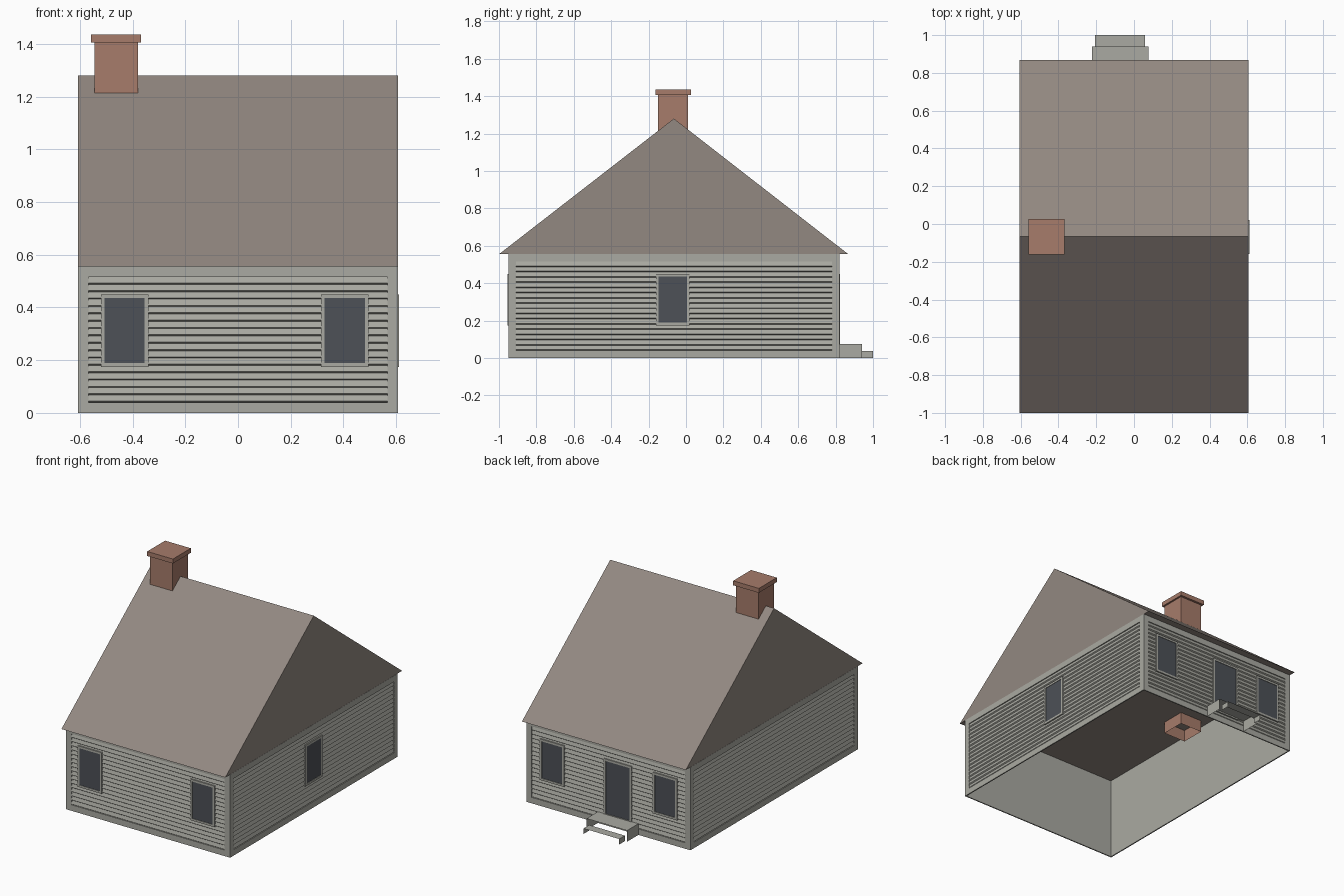
import bpy, bmesh, math
from mathutils import Matrix, Vector

if "Cube" in bpy.data.objects:
    bpy.data.objects.remove(bpy.data.objects["Cube"])


def material(name, rgb):
    m = bpy.data.materials.new(name)
    m.use_nodes = True
    m.diffuse_color = (*rgb, 1)
    m.node_tree.nodes["Principled BSDF"].inputs["Base Color"].default_value = (*rgb, 1)
    return m


GREY = material("weathered grey", (0.40, 0.40, 0.36))
BROWN = material("roof brown", (0.29, 0.248, 0.22))
BRICK = material("brick red", (0.385, 0.20, 0.145))
GLASS = material("dark glass", (0.074, 0.082, 0.095))

HALF_X, HALF_Y, MID_Y, EAVE = 0.607, 0.885, -0.065, 0.555
RECESS, BORDER = 0.008, 0.04


def finish(name, bm, mat, matrix=None, closed=True):
    if closed:
        bmesh.ops.recalc_face_normals(bm, faces=bm.faces)
    mesh = bpy.data.meshes.new(name)
    bm.to_mesh(mesh)
    bm.free()
    mesh.materials.append(mat)
    obj = bpy.data.objects.new(name, mesh)
    bpy.context.collection.objects.link(obj)
    if matrix:
        obj.matrix_world = matrix
    return obj


def add_box(bm, lo, hi):
    lo, hi = Vector(lo), Vector(hi)
    m = Matrix.Translation((lo + hi) / 2) @ Matrix.Diagonal((*(hi - lo), 1))
    return bmesh.ops.create_cube(bm, size=1, matrix=m)["verts"]


def extrude_path(bm, points, offset):
    """Sweep an open path of points sideways into a sheet."""
    a = [bm.verts.new(p) for p in points]
    b = [bm.verts.new(Vector(p) + Vector(offset)) for p in points]
    for i in range(len(points) - 1):
        bm.faces.new((a[i], b[i], b[i + 1], a[i + 1]))


def add_frame(bm, u0, u1, z0, z1, w, front, back):
    """Four bars around a rectangle; w is the bar width."""
    add_box(bm, (u0, front, z0), (u0 + w, back, z1))
    add_box(bm, (u1 - w, front, z0), (u1, back, z1))
    add_box(bm, (u0 + w, front, z0), (u1 - w, back, z0 + w))
    add_box(bm, (u0 + w, front, z1 - w), (u1 - w, back, z1))


def build_wall(side, angle, half, depth, openings):
    # Local axes: x along the wall, -y outward, z up
    place = Matrix.Translation((0, MID_Y, 0)) @ Matrix.Rotation(math.radians(angle), 4, "Z")
    face, back = -depth, -depth + RECESS

    # Plain sheet behind the boards
    bm = bmesh.new()
    inner = half - RECESS
    extrude_path(bm, [(-inner, back, 0), (-inner, back, EAVE)], (2 * inner, 0, 0))
    finish(side + "_wall", bm, GREY, place, closed=False)

    # Corner boards, sill and frieze
    bm = bmesh.new()
    add_frame(bm, -half, half, 0, EAVE, BORDER, face, back)
    finish(side + "_trim", bm, GREY, place)

    # Lapped boards
    bm = bmesh.new()
    count, z0 = 17, BORDER
    step = (EAVE - 2 * BORDER) / count
    path = []
    for i in range(count):
        z = z0 + i * step
        path += [(-half + BORDER, back - 0.001, z),
                 (-half + BORDER, face, z + 0.005)]
    path.append((-half + BORDER, back - 0.001, EAVE - BORDER))
    extrude_path(bm, path, (2 * (half - BORDER), 0, 0))
    finish(side + "_siding", bm, GREY, place, closed=False)

    # Windows and doors
    for kind, u, width, bottom, top in openings:
        u0, u1 = u - width / 2, u + width / 2
        bm = bmesh.new()
        add_frame(bm, u0, u1, bottom, top, 0.014, face - 0.004, back)
        finish(f"{side}_{kind}_frame", bm, GREY, place)
        bm = bmesh.new()
        add_box(bm, (u0 + 0.012, face - 0.001, bottom + 0.012),
                (u1 - 0.012, back - 0.001, top - 0.012))
        finish(f"{side}_{kind}_panel", bm, GLASS, place)


def window(u):
    return ("window", u, 0.18, 0.175, 0.45)


build_wall("front", 0, HALF_X, HALF_Y, [window(-0.43), window(0.405)])
build_wall("left", 90, HALF_Y, HALF_X, [window(-0.005)])
build_wall("back", 180, HALF_X, HALF_Y,
           [window(-0.415), window(0.42), ("door", 0.07, 0.205, 0.065, 0.445)])
build_wall("right", -90, HALF_Y, HALF_X, [])

# Roof: a closed prism whose underside is the ceiling
bm = bmesh.new()
ends = []
for x in (-0.606, 0.606):
    ends.append([bm.verts.new(p) for p in
                 ((x, -1.0, EAVE), (x, 0.868, EAVE), (x, MID_Y, 1.28))])
for end in ends:
    bm.faces.new(end)
for i in range(3):
    j = (i + 1) % 3
    bm.faces.new((ends[0][i], ends[0][j], ends[1][j], ends[1][i]))
finish("roof", bm, BROWN)

# Chimney: a shaft open at the bottom, hanging just below the ceiling
bm = bmesh.new()
add_box(bm, (-0.545, -0.15, 0.475), (-0.38, 0.012, 1.41))
bm.faces.ensure_lookup_table()
bmesh.ops.recalc_face_normals(bm, faces=bm.faces)
lowest = min(bm.faces, key=lambda f: f.calc_center_median().z)
bmesh.ops.delete(bm, geom=[lowest], context="FACES_ONLY")
finish("chimney_shaft", bm, BRICK, closed=False)

bm = bmesh.new()
add_box(bm, (-0.558, -0.162, 1.405), (-0.368, 0.027, 1.435))
finish("chimney_cap", bm, BRICK)

# Back steps: a tread with two side panels, open at front and below
for name, x0, x1, y0, y1, h in (("upper_step", -0.222, 0.078, 0.82, 0.94, 0.075),
                                ("lower_step", -0.206, 0.058, 0.94, 1.0, 0.037)):
    bm = bmesh.new()
    extrude_path(bm, [(x1, y0, 0), (x1, y0, h), (x0, y0, h), (x0, y0, 0)], (0, y1 - y0, 0))
    bmesh.ops.reverse_faces(bm, faces=bm.faces)
    finish(name, bm, GREY, closed=False)
